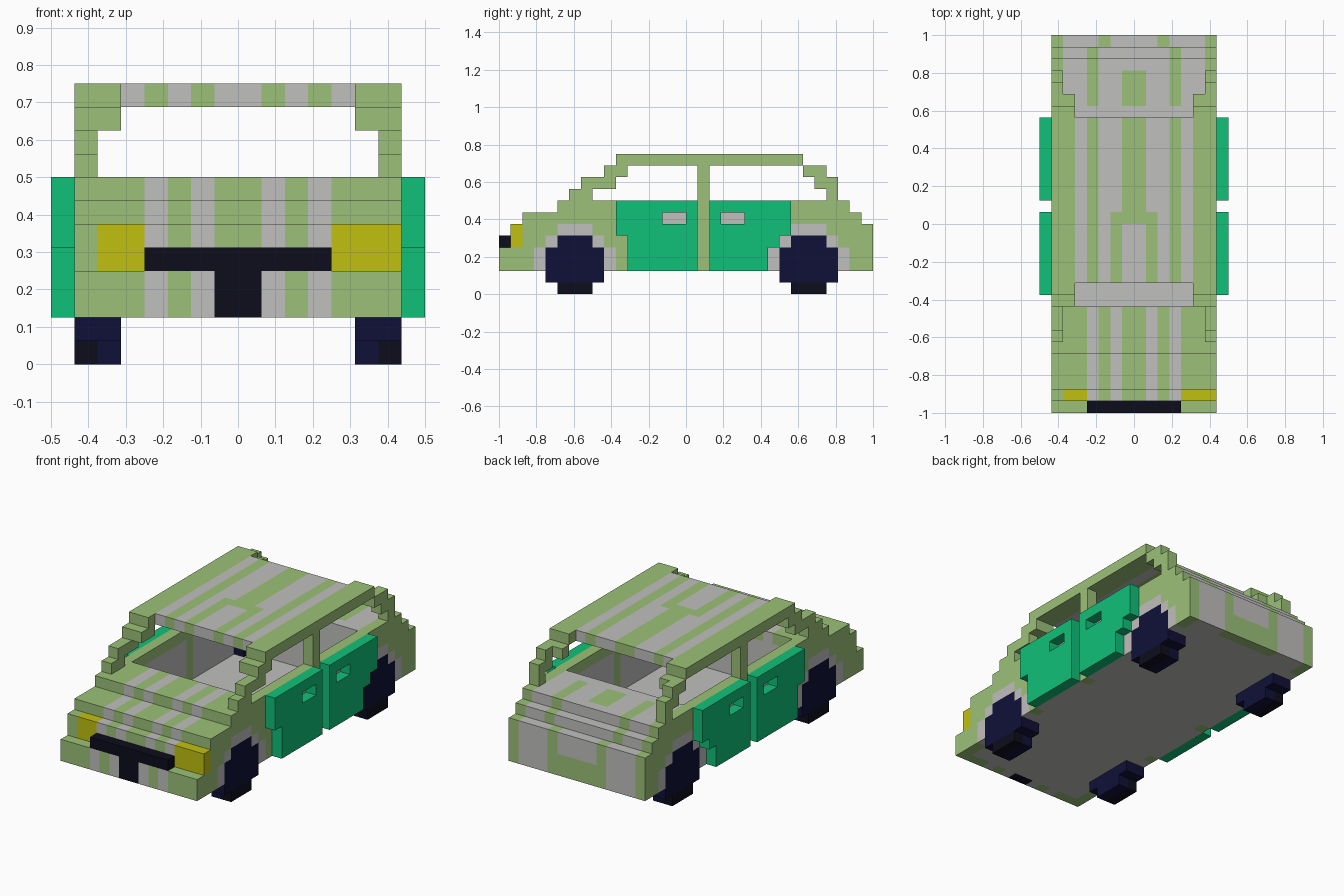
import bpy
import bmesh
from itertools import product
from mathutils import Vector

UNIT = 1 / 16  # size of one block

if "Cube" in bpy.data.objects:
    bpy.data.objects.remove(bpy.data.objects["Cube"], do_unlink=True)

COLOURS = {
    "leaf_green": (0.332, 0.533, 0.188),
    "light_grey": (0.527, 0.525, 0.515),
    "door_green": (0.005, 0.533, 0.188),
    "lamp_yellow": (0.533, 0.527, 0.005),
    "tyre_navy": (0.005, 0.005, 0.040),
    "trim_black": (0.004, 0.004, 0.012),
}
NAMES = list(COLOURS)
GREEN, GREY, DOOR, YELLOW, NAVY, BLACK = range(len(NAMES))
MATERIALS = []
for name, rgb in COLOURS.items():
    mat = bpy.data.materials.new(name)
    mat.use_nodes = True
    mat.diffuse_color = (*rgb, 1)
    bsdf = mat.node_tree.nodes["Principled BSDF"]
    bsdf.inputs["Base Color"].default_value = (*rgb, 1)
    bsdf.inputs["Roughness"].default_value = 0.8
    MATERIALS.append(mat)


def block(x, y, z):
    """Cells of a box given as three (low, high) ranges."""
    return set(product(range(*x), range(*y), range(*z)))


def mirror(cells):
    return cells | {(-1 - x, y, z) for x, y, z in cells}


def build(name, cells, rule):
    """Skin a set of cells, colour each face by its cell, merge flat areas."""
    bm = bmesh.new()
    corners = {}

    def vert(p):
        key = tuple(p)
        if key not in corners:
            corners[key] = bm.verts.new(Vector(p) * UNIT)
        return corners[key]

    for cell in cells:
        colour = rule(*cell) if callable(rule) else rule
        for axis, side in product(range(3), (0, 1)):
            beside = list(cell)
            beside[axis] += 2 * side - 1
            if tuple(beside) in cells:
                continue
            u, v = (axis + 1) % 3, (axis + 2) % 3
            loop = []
            for du, dv in ((0, 0), (1, 0), (1, 1), (0, 1)):
                p = list(cell)
                p[axis] += side
                p[u] += du
                p[v] += dv
                loop.append(vert(p))
            face = bm.faces.new(loop if side else loop[::-1])
            face.material_index = colour
    bmesh.ops.dissolve_limit(bm, angle_limit=0.01, verts=bm.verts[:],
                             edges=bm.edges[:], delimit={"MATERIAL"})
    mesh = bpy.data.meshes.new(name)
    bm.to_mesh(mesh)
    bm.free()
    for mat in MATERIALS:
        mesh.materials.append(mat)
    obj = bpy.data.objects.new(name, mesh)
    bpy.context.collection.objects.link(obj)


def band(x):
    """Distance of a cell from the centre line, counted from zero."""
    return x if x >= 0 else -1 - x


# Wheels: two blocks wide, stepped round outline
def wheel_cells(start):
    return (block((5, 7), (start, start + 5), (1, 4))
            | block((5, 7), (start + 1, start + 4), (0, 5)))


def arch_cells(start):
    return (block((5, 7), (start - 1, start + 6), (2, 4))
            | block((5, 7), (start, start + 5), (4, 5))
            | block((5, 7), (start + 1, start + 4), (5, 6)))


def wheel_colour(x, y, z):
    return BLACK if z == 0 and band(x) == 6 else NAVY


wheels, arches = set(), set()
for place, start in (("front", -12), ("rear", 8)):
    left = wheel_cells(start)
    wheels |= mirror(left)
    arches |= mirror(arch_cells(start))
    build(f"{place}_left_wheel", left, wheel_colour)
    build(f"{place}_right_wheel", mirror(left) - left, wheel_colour)

# Lamps, bumper bar and grille
lamps = block((-6, -4), (-15, -14), (4, 6)) | block((4, 7), (-15, -14), (4, 6))
trim = block((-4, 4), (-16, -15), (4, 5)) | block((-1, 1), (-16, -15), (2, 4))
build("headlights", lamps, YELLOW)
build("bumper_bar_and_grille", trim, BLACK)

# Body: stepped bonnet and tail around an open cabin
body = set()
for start, end, top in ((-16, -15, 4), (-15, -14, 6), (-14, -11, 7),
                        (-11, 14, 8), (14, 15, 7), (15, 16, 6)):
    body |= block((-7, 7), (start, end), (2, top))
body -= block((-6, 6), (-7, 9), (3, 8))
body -= wheels | lamps | trim


def body_colour(x, y, z):
    b = band(x)
    if (x, y, z) in arches:
        return GREY
    if b == 6:  # side skin, plain behind the doors
        behind_door = -5 <= y < 9 and y != 1 and z < 7
        return GREY if behind_door else GREEN
    if z == 2 and -15 <= y < 15:  # floor pan
        return GREY
    if y < -7:  # striped bonnet
        return GREY if b in (1, 3) or (y == -8 and z < 7) else GREEN
    if y == 15:  # tail panel
        return GREEN if b == 2 or (b < 3 and z < 4) else GREY
    if y >= 10:  # rear deck
        return GREEN if b == 3 or (b == 0 and y < 13 and z == 7) else GREY
    return GREY


build("body", body, body_colour)

# Window frames: stepped front and rear pillars with centre posts
frame = block((6, 7), (1, 2), (8, 11))
for start, end, z in ((-10, -8, 8), (-9, -6, 9), (-7, -5, 10),
                      (10, 12, 10), (11, 13, 9), (12, 13, 8)):
    frame |= block((6, 7), (start, end), (z, z + 1))
frame |= block((5, 6), (-7, -5), (10, 11)) | block((5, 6), (10, 11), (10, 11))
build("window_frames", mirror(frame), GREEN)

# Roof: striped panel between plain side rails
roof = block((-5, 5), (-5, 9), (11, 12)) | mirror(block((5, 7), (-6, 10), (11, 12)))


def roof_colour(x, y, z):
    b = band(x)
    if b >= 5 or b == 3:
        return GREEN
    if y == 0:
        return GREEN if b < 2 else GREY
    return GREEN if b == (1 if y < 0 else 0) else GREY


build("roof", roof, roof_colour)

# Doors: cut around the wheel arches, with open handle slots
front_door = (block((7, 8), (-6, 1), (2, 8))
              - block((7, 8), (-6, -5), (2, 5))
              - block((7, 8), (-2, 0), (6, 7)))
rear_door = (block((7, 8), (2, 9), (2, 8))
             - block((7, 8), (7, 8), (2, 4))
             - block((7, 8), (8, 9), (2, 5))
             - block((7, 8), (3, 5), (6, 7)))
for place, door in (("front", front_door), ("rear", rear_door)):
    build(f"{place}_left_door", door, DOOR)
    build(f"{place}_right_door", mirror(door) - door, DOOR)
